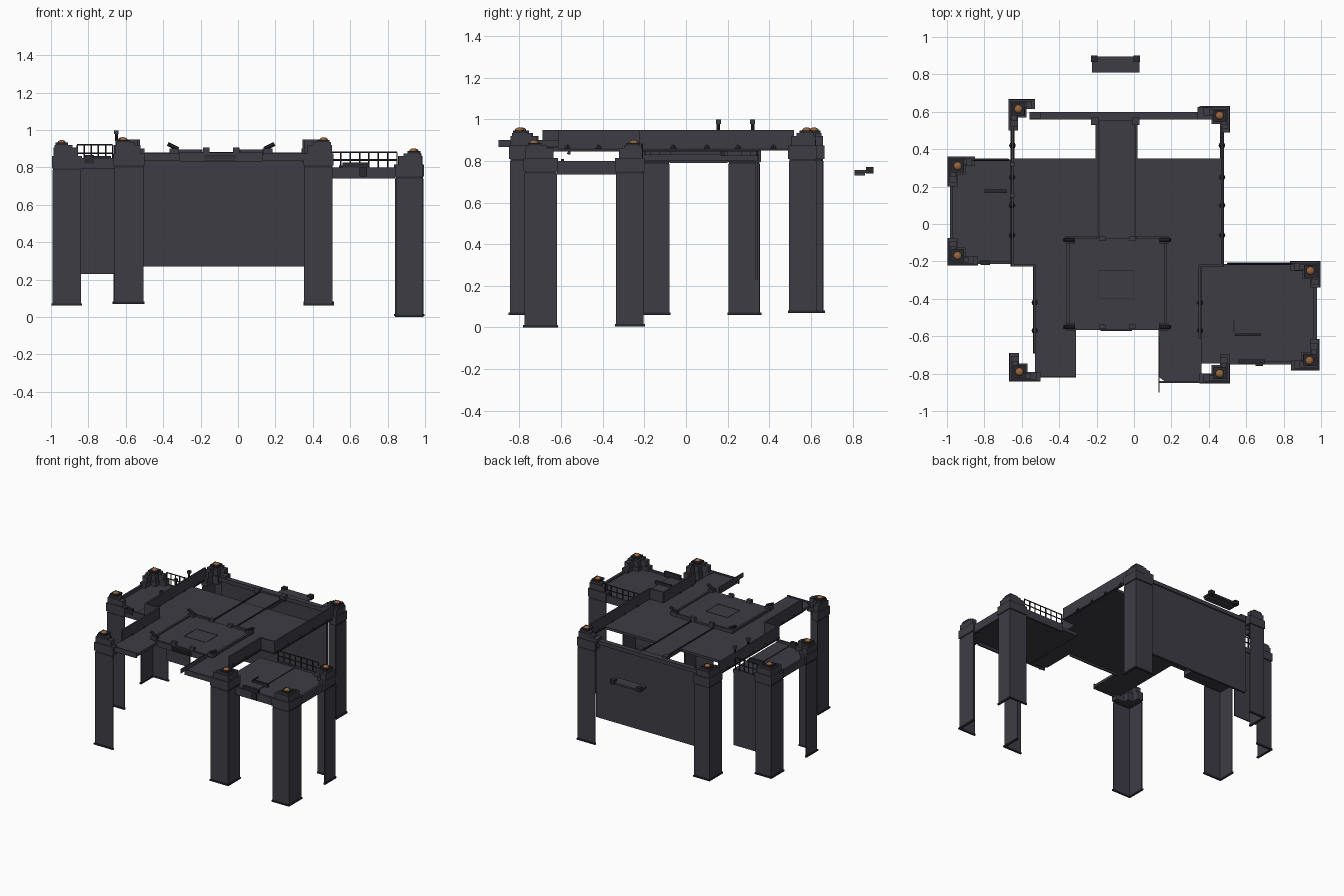
import bpy, bmesh, math
from mathutils import Matrix, Vector

if "Cube" in bpy.data.objects:
    bpy.data.objects.remove(bpy.data.objects["Cube"])

def mat(name, col):
    m = bpy.data.materials.new(name)
    m.diffuse_color = (*col, 1)
    m.use_nodes = True
    m.node_tree.nodes["Principled BSDF"].inputs["Base Color"].default_value = m.diffuse_color
    return m

SLATE = mat("slate", (0.048, 0.046, 0.060))
TRIM = mat("dark trim", (0.022, 0.021, 0.028))
BRASS = mat("brass", (0.30, 0.13, 0.045))

def finish(name, bm, m):
    bmesh.ops.recalc_face_normals(bm, faces=bm.faces)
    me = bpy.data.meshes.new(name)
    bm.to_mesh(me)
    bm.free()
    me.materials.append(m)
    o = bpy.data.objects.new(name, me)
    bpy.context.collection.objects.link(o)
    return o

def boxes(name, items, m=SLATE):
    """One object from (x0,x1,y0,y1,z0,z1) boxes."""
    bm = bmesh.new()
    for x0, x1, y0, y1, z0, z1 in items:
        M = Matrix.Translation(((x0+x1)/2, (y0+y1)/2, (z0+z1)/2)) @ \
            Matrix.Diagonal((abs(x1-x0), abs(y1-y0), abs(z1-z0), 1))
        bmesh.ops.create_cube(bm, size=1, matrix=M)
    return finish(name, bm, m)

def rods(name, segs, r, m=TRIM, n=8):
    """Cylinders between point pairs."""
    bm = bmesh.new()
    for a, b in segs:
        a, b = Vector(a), Vector(b)
        d = b - a
        M = Matrix.Translation((a+b)/2) @ d.to_track_quat('Z', 'Y').to_matrix().to_4x4()
        bmesh.ops.create_cone(bm, cap_ends=True, segments=n, radius1=r, radius2=r,
                              depth=d.length, matrix=M)
    return finish(name, bm, m)

def prisms(name, layers, m=SLATE):
    """Extruded outlines: (points, z0, z1)."""
    bm = bmesh.new()
    for pts, z0, z1 in layers:
        f = bm.faces.new([bm.verts.new((x, y, z0)) for x, y in pts])
        r = bmesh.ops.extrude_face_region(bm, geom=[f])
        vs = [g for g in r['geom'] if isinstance(g, bmesh.types.BMVert)]
        bmesh.ops.translate(bm, verts=vs, vec=(0, 0, z1-z0))
    return finish(name, bm, m)

# ---- corner towers: two outer walls and a stepped L-shaped crown
def tower(name, cx, cy, sx, sy, w, d, zb, top):
    def P(u, v):
        return (cx - sx*u, cy - sy*v)
    def B(u0, u1, v0, v1, z0, z1):
        (xa, ya), (xb, yb) = P(u0, v0), P(u1, v1)
        return (min(xa, xb), max(xa, xb), min(ya, yb), max(ya, yb), z0, z1)
    def stair(i, k):
        a, b, W, D = .05*k, .095*k, w*k, d*k
        return [P(i+u, i+v) for u, v in ((0, 0), (W, 0), (W, a), (b, a), (b, b),
                                         (a, b), (a, D), (0, D))]
    seam = top - .135
    boxes(name + "_shaft", [B(.004, w-.004, .004, .01, zb, seam),
                            B(.004, .01, .004, d-.004, zb, seam)])
    boxes(name + "_foot", [B(-.002, w, -.002, .012, zb, zb+.012),
                           B(-.002, .012, -.002, d, zb, zb+.012)], TRIM)
    boxes(name + "_seam", [B(.006, w-.006, .006, .014, seam, seam+.012),
                           B(.006, .014, .006, d-.006, seam, seam+.012)], TRIM)
    prisms(name + "_crown", [(stair(0, 1), seam+.01, top-.06),
                             (stair(.008, .82), top-.06, top-.015),
                             (stair(.014, .6), top-.015, top)])
    boxes(name + "_cap", [B(.02, .085, .02, .085, top, top+.012)], TRIM)
    bm = bmesh.new()
    x, y = P(.052, .05)
    bmesh.ops.create_uvsphere(bm, u_segments=16, v_segments=8, radius=1,
        matrix=Matrix.Translation((x, y, top+.012)) @ Matrix.Diagonal((.022, .022, .014, 1)))
    o = finish(name + "_dome", bm, BRASS)
    for p in o.data.polygons:
        p.use_smooth = True

for t in (("back_left_tower", -.67, .665, -1, 1, .14, .165, .07, .935),
          ("back_right_tower", .51, .63, 1, 1, .16, .14, .07, .935),
          ("front_left_tower", -.665, -.84, -1, -1, .165, .15, .07, .935),
          ("front_right_tower", .51, -.85, 1, -1, .16, .155, .06, .935),
          ("left_deck_back_tower", -.995, .36, -1, 1, .145, .16, .06, .92),
          ("left_deck_front_tower", -.995, -.22, -1, -1, .16, .145, .06, .92),
          ("right_deck_back_tower", .995, -.2, 1, 1, .16, .14, .005, .875),
          ("right_deck_front_tower", .99, -.78, 1, -1, .15, .165, 0, .875)):
    tower(*t)

# ---- curtain walls
boxes("back_wall", [(-.55, .37, .572, .59, .27, .87)])
boxes("back_wall_coping", [(-.56, .36, .56, .6, .85, .88), (.34, .42, .56, .625, .83, .9),
                           (-.56, -.5, .565, .6, .88, .9)])
boxes("left_wall", [(-.86, -.655, .335, .345, .23, .8)])

# ---- main deck with front wings and bridge to the back wall
deck = [(-.65, -.22), (-.53, -.22), (-.53, -.815), (-.31, -.815), (-.31, -.56), (.13, -.56),
        (.13, -.815), (.17, -.845), (.36, -.845), (.36, -.22), (.47, -.22), (.47, .35), (-.65, .35)]
prisms("main_deck", [(deck, .845, .865)])
boxes("bridge", [(-.205, .02, .34, .59, .85, .866), (-.23, .03, .55, .6, .85, .88)])
boxes("bridge_curbs", [(-.195, -.185, -.1, .56, .866, .872), (0, .01, -.1, .56, .866, .872)], TRIM)
boxes("bridge_posts", [(x-.02, x+.02, .53, .57, .86, .895) for x in (-.21, .01)])
boxes("front_skirt", [(-.5, -.31, -.82, -.812, .835, .875), (.13, .36, -.85, -.84, .835, .875),
                      (-.31, .13, -.566, -.556, .83, .875)])
boxes("wing_edge", [(.13, .136, -.9, -.6, .866, .9)])

# ---- raised central platform with hatch and corner emplacements
boxes("raised_platform", [(-.35, .165, -.56, -.075, .86, .88)])
boxes("platform_rim", [(-.36, -.345, -.56, -.07, .87, .89), (.16, .175, -.56, -.07, .87, .89),
                       (-.35, -.2, -.08, -.065, .87, .895), (.01, .17, -.08, -.065, .87, .895)])
boxes("hatch_outline", [(-.19, 0, -.4, -.397, .88, .882), (-.19, 0, -.25, -.247, .88, .882),
                        (-.19, -.187, -.4, -.25, .88, .882), (-.003, 0, -.4, -.25, .88, .882)], TRIM)
boxes("front_grille", [(-.18, -.01, -.572, -.56, z, z+.007) for z in (.833, .846, .859)], TRIM)
boxes("rim_blocks", [(x-.018, x+.018, y-.012, y+.012, .875, .905)
                     for x in (-.17, -.01) for y in (-.55, -.08)])
corners = [(x, y, s) for x, s in ((-.34, -1), (.16, 1)) for y in (-.55, -.085)]
boxes("emplacement_bases", [(x-.025, x+.025, y-.02, y+.02, .875, .9) for x, y, s in corners])
rods("emplacement_barrels", [((x-s*.02, y, .898), (x+s*.035, y, .925)) for x, y, s in corners], .011)

# ---- parapets along the deck sides
para = [(.464, .476, -.22, .52, .855, .948), (-.656, -.644, -.22, .52, .855, .948),
        (.346, .358, -.615, -.22, .855, .948), (-.536, -.524, -.69, -.22, .855, .948),
        (.35, .476, -.226, -.214, .855, .948), (-.656, -.53, -.226, -.214, .855, .948)]
boxes("parapets", para)
boxes("parapet_base_rail", [(a-.004, b+.004, c-.002, d+.002, .85, .86) for a, b, c, d, e, f in para], TRIM)
studs = [(x, y) for x in (.47, -.65) for y in (-.06, .1, .25, .42)] + \
        [(x, y) for x in (.352, -.53) for y in (-.57, -.42)]
bm = bmesh.new()
for x, y in studs:
    bmesh.ops.create_cone(bm, cap_ends=True, segments=8, radius1=.018, radius2=.002, depth=.025,
                          matrix=Matrix.Translation((x, y, .872)))
finish("parapet_studs", bm, TRIM)
for y in (.155, .32):
    rods("signal_post", [((-.65, y, .94), (-.65, y, .985))], .008)
    boxes("signal_post_head", [(-.662, -.638, y-.012, y+.012, .978, .998)])

# ---- lower side decks
boxes("left_deck", [(-.975, -.65, -.205, .345, .8, .825)])
boxes("left_deck_edge", [(-.985, -.97, -.08, .2, .79, .85), (-.85, -.65, -.215, -.2, .79, .85),
                         (-.85, -.67, .335, .35, .79, .83)])
boxes("left_deck_panel", [(-.76, -.65, -.2, .17, .825, .832)])
boxes("left_deck_pipework", [(-.8, -.68, .165, .185, .825, .86), (-.82, -.77, -.22, -.195, .82, .865)], TRIM)
boxes("right_deck", [(.352, .97, -.745, -.215, .76, .785)])
boxes("right_deck_edge", [(.96, .978, -.62, -.33, .735, .8), (.5, .84, -.75, -.735, .74, .8),
                          (.5, .84, -.22, -.205, .74, .8)])
boxes("right_deck_panel", [(.352, .65, -.735, -.225, .785, .792)])
boxes("right_deck_pipework", [(.54, .68, -.6, -.585, .785, .81), (.56, .7, -.745, -.725, .785, .825),
                              (.53, .537, -.58, -.51, .79, .8), (.65, .69, -.76, -.735, .75, .8)], TRIM)

# ---- railings
def railing(name, x0, x1, y, z, h, n):
    s = [((x0, y, z+h*k), (x1, y, z+h*k)) for k in (.55, 1)]
    s += [((x0+(x1-x0)*i/n, y, z), (x0+(x1-x0)*i/n, y, z+h)) for i in range(n+1)]
    rods(name, s, .0045, TRIM, 6)

railing("right_railing", .5, .85, -.212, .79, .09, 7)
railing("left_railing", -.86, -.67, .342, .82, .1, 5)

# ---- detached bracket behind the back wall
boxes("floating_ledge", [(-.225, .03, .81, .895, .742, .756), (-.215, .02, .81, .86, .73, .745)])
boxes("floating_ledge_ends", [(x-.018, x+.018, .865, .9, .74, .772) for x in (-.212, .015)], TRIM)
